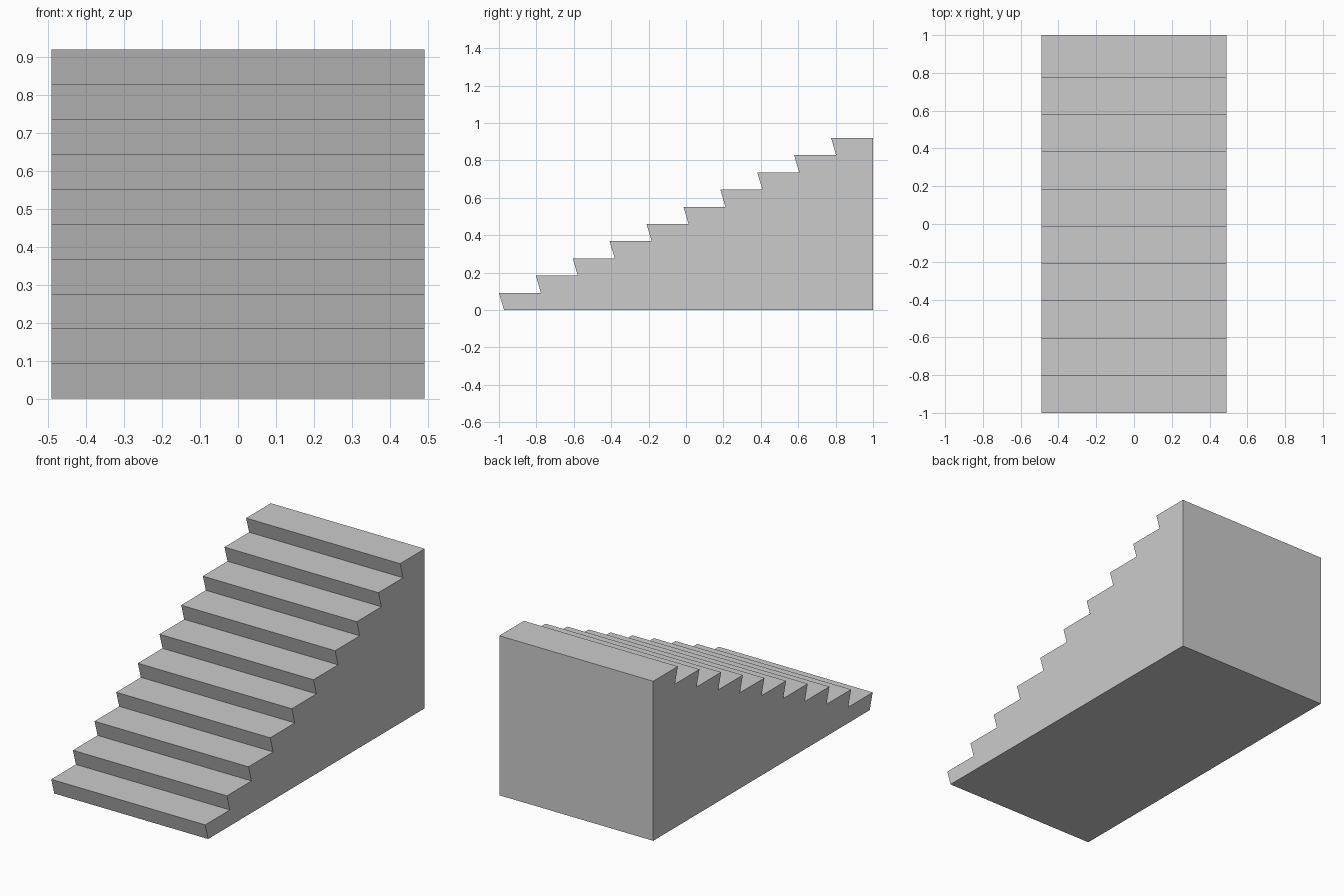
import bpy, bmesh

if "Cube" in bpy.data.objects:
    bpy.data.objects.remove(bpy.data.objects["Cube"])

STEPS = 10
HALF_WIDTH = 0.491
RISE = 0.092
LEAN = 0.027                     # nosing overhang of each sloped riser
RUN = (2.0 - LEAN) / STEPS

# Side profile (y, z): leaning risers and flat treads, then the back edge
profile = []
for i in range(STEPS):
    nose = -1 + i * RUN
    profile += [(nose + LEAN, i * RISE), (nose, (i + 1) * RISE)]
profile += [(1, STEPS * RISE), (1, 0)]

# Extrude the profile across the width
bm = bmesh.new()
side = bm.faces.new([bm.verts.new((-HALF_WIDTH, y, z)) for y, z in profile])
grown = bmesh.ops.extrude_face_region(bm, geom=[side], use_keep_orig=True)["geom"]
bmesh.ops.translate(bm, vec=(2 * HALF_WIDTH, 0, 0),
                    verts=[g for g in grown if isinstance(g, bmesh.types.BMVert)])
bmesh.ops.recalc_face_normals(bm, faces=bm.faces)

mesh = bpy.data.meshes.new("staircase")
bm.to_mesh(mesh)
bm.free()
bpy.context.collection.objects.link(bpy.data.objects.new("staircase", mesh))
